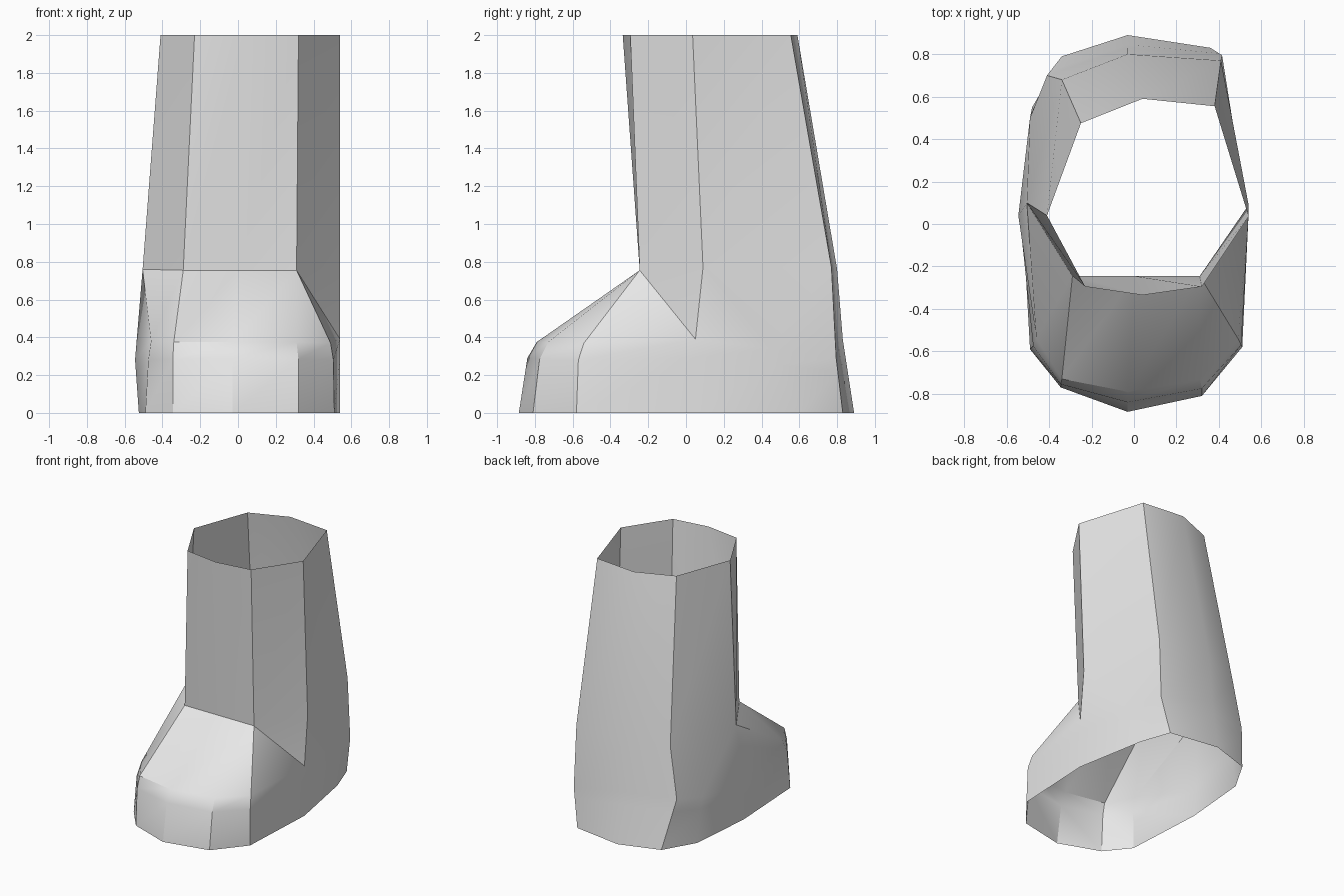
import bpy, bmesh, math
from mathutils import Vector

cube = bpy.data.objects.get("Cube")
if cube:
    bpy.data.objects.remove(cube, do_unlink=True)

# One plain material
grey = bpy.data.materials.new("light_grey")
grey.use_nodes = True
grey.diffuse_color = (0.8, 0.8, 0.8, 1)
grey.node_tree.nodes["Principled BSDF"].inputs["Base Color"].default_value = (0.8, 0.8, 0.8, 1)

# Cross-sections, each running from the front centre round by +x, back and -x
top = [Vector((x, y, 2.0)) for x, y in (
    (0.04, -0.335), (0.32, -0.295), (0.54, 0.035), (0.38, 0.555),
    (0.04, 0.59), (-0.25, 0.475), (-0.41, 0.04), (-0.23, -0.295))]
ankle = [Vector(p) for p in (
    (0.0, -0.245, 0.755), (0.31, -0.245, 0.755), (0.54, 0.09, 0.77), (0.41, 0.77, 0.77),
    (-0.03, 0.80, 0.76), (-0.34, 0.68, 0.77), (-0.505, 0.10, 0.76), (-0.29, -0.245, 0.755))]
foot = [Vector(p) for p in (
    (-0.03, -0.79, 0.375), (0.31, -0.73, 0.375), (0.49, -0.54, 0.37), (0.54, 0.05, 0.39),
    (0.47, 0.45, 0.34), (0.415, 0.795, 0.29), (-0.03, 0.83, 0.39), (-0.41, 0.70, 0.38),
    (-0.49, 0.50, 0.34), (-0.545, 0.04, 0.28), (-0.46, -0.54, 0.38), (-0.34, -0.73, 0.375))]
rim = [Vector((x, y, 0.0)) for x, y in (
    (-0.03, -0.885), (0.32, -0.81), (0.51, -0.58), (0.54, 0.05), (0.44, 0.60), (0.36, 0.83),
    (-0.03, 0.89), (-0.34, 0.79), (-0.48, 0.55), (-0.525, 0.04), (-0.49, -0.59), (-0.345, -0.77))]

# Toe bevel: bulges outwards at the front, straight along the heel
bevel = [u.lerp(b, 0.25) for u, b in zip(foot, rim)]
for i, p in {0: (-0.03, -0.84, 0.29), 1: (0.32, -0.775, 0.285), 2: (0.505, -0.57, 0.28),
             10: (-0.475, -0.575, 0.28), 11: (-0.345, -0.755, 0.285)}.items():
    bevel[i] = Vector(p)

bm = bmesh.new()


def ring(points):
    return [bm.verts.new(p) for p in points]


def zip_rings(upper, lower, steps):
    """Join two rings with triangles; U steps the upper ring, L the lower."""
    u = l = 0
    for step in steps:
        a, b = upper[u % len(upper)], lower[l % len(lower)]
        if step == "U":
            u += 1
            bm.faces.new((a, b, upper[u % len(upper)]))
        else:
            l += 1
            bm.faces.new((a, b, lower[l % len(lower)]))


# Shaft, instep and foot as one open shell
v_top, v_ankle, v_foot, v_bevel, v_rim = map(ring, (top, ankle, foot, bevel, rim))
zip_rings(v_top, v_ankle, "UL" * 8)
zip_rings(v_ankle, v_foot, "ULLLULULULULLULLULUL")
zip_rings(v_foot, v_bevel, "UL" * 12)
zip_rings(v_bevel, v_rim, "UL" * 12)

mesh = bpy.data.meshes.new("boot")
bm.to_mesh(mesh)
bm.free()
mesh.materials.append(grey)
boot = bpy.data.objects.new("boot", mesh)
bpy.context.collection.objects.link(boot)

# Soft shading with the strong creases kept
bpy.ops.object.select_all(action="DESELECT")
boot.select_set(True)
bpy.context.view_layer.objects.active = boot
bpy.ops.object.shade_smooth_by_angle(angle=math.radians(30))
